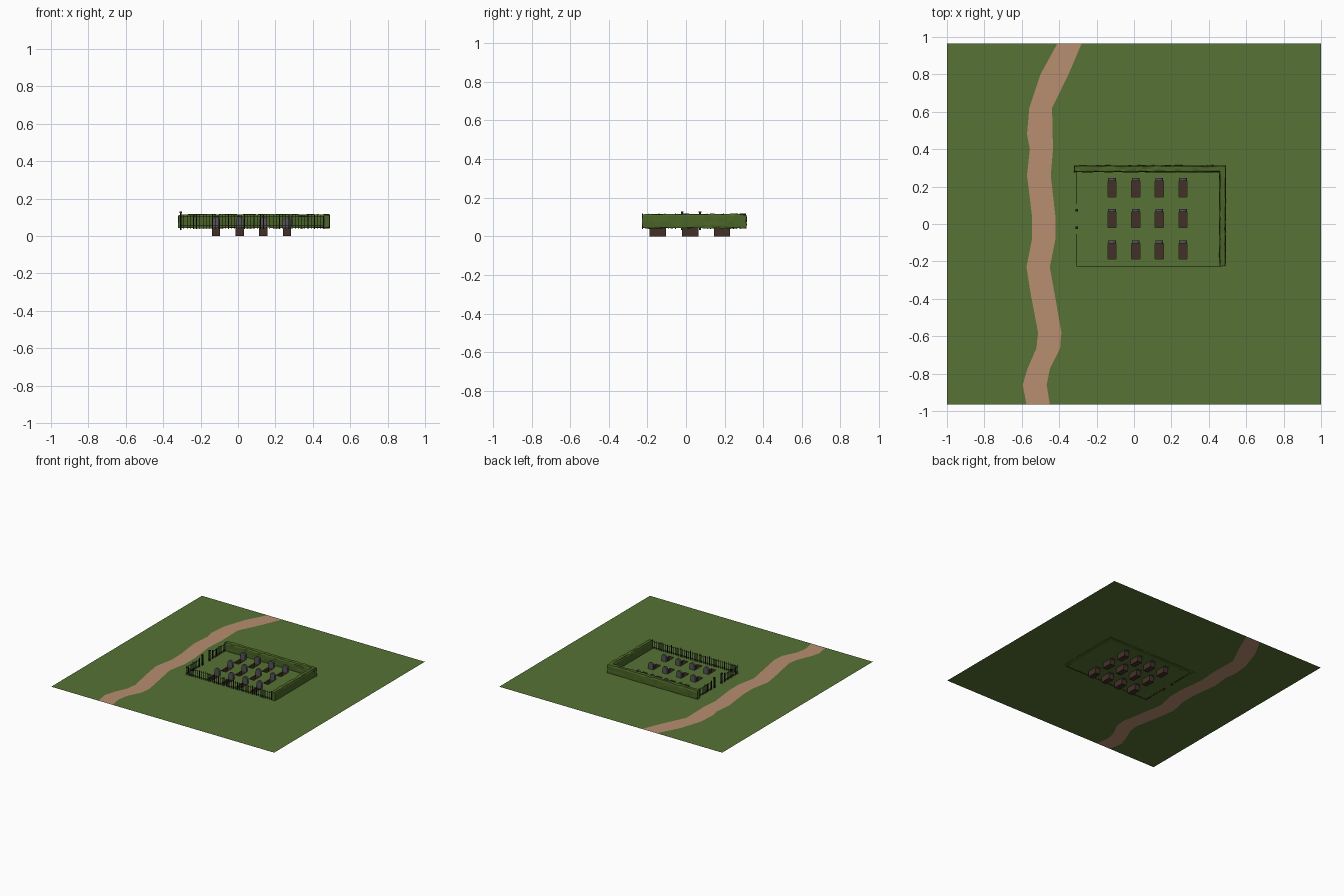
import bpy, bmesh, math, random
from mathutils import Vector

if "Cube" in bpy.data.objects:
    bpy.data.objects.remove(bpy.data.objects["Cube"])
random.seed(4)
G = 0.046  # ground level

def mat(name, c):
    m = bpy.data.materials.new(name)
    m.diffuse_color = (*c, 1)
    m.use_nodes = True
    m.node_tree.nodes["Principled BSDF"].inputs["Base Color"].default_value = m.diffuse_color
    return m

GRASS = mat("grass", (0.095, 0.17, 0.036))
PATH = mat("path", (0.48, 0.27, 0.16))
DIRT = mat("dirt", (0.055, 0.03, 0.02))
LEAF = mat("leaf", (0.07, 0.13, 0.02))
STONE = mat("stone", (0.09, 0.09, 0.1))
IRON = mat("iron", (0.015, 0.015, 0.015))

def finish(name, bm, *mats):
    me = bpy.data.meshes.new(name)
    bm.to_mesh(me)
    bm.free()
    for m in mats:
        me.materials.append(m)
    ob = bpy.data.objects.new(name, me)
    bpy.context.collection.objects.link(ob)
    return ob

def quad(bm, pts, mi=0):
    f = bm.faces.new([bm.verts.new(p) for p in pts])
    f.material_index = mi

def box(bm, x0, x1, y0, y1, z0, z1):
    vs = bmesh.ops.create_cube(bm, size=1)["verts"]
    for v in vs:
        v.co = Vector(((x0 + x1) / 2 + v.co.x * (x1 - x0),
                       (y0 + y1) / 2 + v.co.y * (y1 - y0),
                       (z0 + z1) / 2 + v.co.z * (z1 - z0)))

# Ground: grass, winding path, and grave openings
COLS = [-0.117, 0.009, 0.135, 0.262]
ROWS = [-0.146, 0.022, 0.187]
HW, HL = 0.022, 0.042
path = [(-0.965, -0.575, -0.45), (-0.86, -0.595, -0.467), (-0.775, -0.57, -0.45),
        (-0.665, -0.522, -0.395), (-0.58, -0.513, -0.388), (-0.37, -0.553, -0.425),
        (-0.23, -0.575, -0.45), (-0.08, -0.545, -0.42), (0.04, -0.545, -0.42),
        (0.26, -0.572, -0.445), (0.40, -0.557, -0.433), (0.48, -0.572, -0.435),
        (0.62, -0.56, -0.438), (0.80, -0.50, -0.35), (0.965, -0.41, -0.28)]
XS = -0.2
bm = bmesh.new()
for (ya, la, ra), (yb, lb, rb) in zip(path, path[1:]):
    quad(bm, [(-1, ya, G), (la, ya, G), (lb, yb, G), (-1, yb, G)])
    quad(bm, [(la, ya, G), (ra, ya, G), (rb, yb, G), (lb, yb, G)], 1)
    quad(bm, [(ra, ya, G), (XS, ya, G), (XS, yb, G), (rb, yb, G)])
gx = [XS] + [c + s * HW for c in COLS for s in (-1, 1)] + [1]
gy = [-0.965] + [r + s * HL for r in ROWS for s in (-1, 1)] + [0.965]
for i in range(len(gx) - 1):
    for j in range(len(gy) - 1):
        if not (i % 2 and j % 2):
            a, b, c, d = gx[i], gx[i + 1], gy[j], gy[j + 1]
            quad(bm, [(a, c, G), (b, c, G), (b, d, G), (a, d, G)])
bmesh.ops.remove_doubles(bm, verts=bm.verts, dist=1e-5)
finish("ground", bm, GRASS, PATH)

# Graves: sunken dirt pit with a round-topped headstone
for x in COLS:
    for y in ROWS:
        bm = bmesh.new()
        c = [(x - HW, y - HL), (x + HW, y - HL), (x + HW, y + HL), (x - HW, y + HL)]
        quad(bm, [(*p, 0) for p in c])
        for p, q in zip(c, c[1:] + c[:1]):
            quad(bm, [(*q, 0), (*p, 0), (*p, G), (*q, G)])
        bmesh.ops.remove_doubles(bm, verts=bm.verts, dist=1e-5)
        finish("grave_pit", bm, DIRT)

        bm = bmesh.new()
        y0 = y + HL
        prof = [(-0.021, G - 0.002), (0.021, G - 0.002)]
        prof += [(0.021 * math.cos(t * math.pi / 8), 0.082 + 0.019 * math.sin(t * math.pi / 8)) for t in range(9)]
        f = bm.faces.new([bm.verts.new((x + px, y0, pz)) for px, pz in prof])
        ext = bmesh.ops.extrude_face_region(bm, geom=[f])["geom"]
        for v in ext:
            if isinstance(v, bmesh.types.BMVert):
                v.co.y += 0.016
        bmesh.ops.recalc_face_normals(bm, faces=bm.faces)
        finish("headstone", bm, STONE)

# Hedges: lumpy boxes with jittered vertices
def hedge(name, x0, x1, y0, y1):
    bm = bmesh.new()
    along_x = x1 - x0 > y1 - y0
    lo, hi = (x0, x1) if along_x else (y0, y1)
    n = round((hi - lo) / 0.03)
    sec = [(-0.9, 0), (0.9, 0), (1, 0.2), (1, 0.5), (1, 0.85), (0.75, 1), (0, 1), (-0.75, 1), (-1, 0.85), (-1, 0.5), (-1, 0.2)]
    mid = (y0 + y1) / 2 if along_x else (x0 + x1) / 2
    half = (y1 - y0) / 2 if along_x else (x1 - x0) / 2
    rings = []
    for i in range(n + 1):
        k = 0.94 if i in (0, n) else 1
        ring = []
        for s, h in sec:
            j = lambda a: random.uniform(-a, a)
            t = lo + (hi - lo) * i / n + j(0.003)
            o = mid + s * half * k + j(0.002)
            z = G - 0.003 + h * 0.072 * k + j(0.003)
            ring.append(bm.verts.new((t, o, z) if along_x else (o, t, z)))
        rings.append(ring)
    for a, b in zip(rings, rings[1:]):
        for k in range(len(sec)):
            m = (k + 1) % len(sec)
            bm.faces.new([a[k], a[m], b[m], b[k]])
    bm.faces.new(rings[0])
    bm.faces.new(rings[-1])
    bmesh.ops.recalc_face_normals(bm, faces=bm.faces)
    finish(name, bm, LEAF)

hedge("back_hedge", -0.32, 0.49, 0.277, 0.313)
hedge("right_hedge", 0.456, 0.491, -0.226, 0.305)

# Iron fences: panels of thin bars with two fine rails
def fence(name, p, q, panels):
    bm = bmesh.new()
    p, q = Vector(p), Vector(q)
    n = panels * 5
    for i in range(n + 1):
        c = p.lerp(q, i / n)
        post = i % 5 == 0
        r = 0.0025 if post else 0.0016
        box(bm, c.x - r, c.x + r, c.y - r, c.y + r, 0.037, 0.118 if post else 0.112)
    for z in (0.058, 0.103):
        e = 0.0008
        box(bm, min(p.x, q.x) - e, max(p.x, q.x) + e, min(p.y, q.y) - e, max(p.y, q.y) + e, z - 0.001, z + 0.001)
    finish(name, bm, IRON)

FX = -0.306
fence("front_fence", (FX, -0.226), (0.46, -0.226), 9)
fence("left_fence_back", (FX, 0.11), (FX, 0.28), 2)
fence("left_fence_front", (FX, -0.226), (FX, -0.055), 2)

# Gate posts
for y in (-0.02, 0.073):
    bm = bmesh.new()
    box(bm, FX - 0.005, FX + 0.005, y - 0.005, y + 0.005, 0.032, 0.124)
    box(bm, FX - 0.007, FX + 0.007, y - 0.007, y + 0.007, 0.124, 0.13)
    finish("gate_post", bm, IRON)
